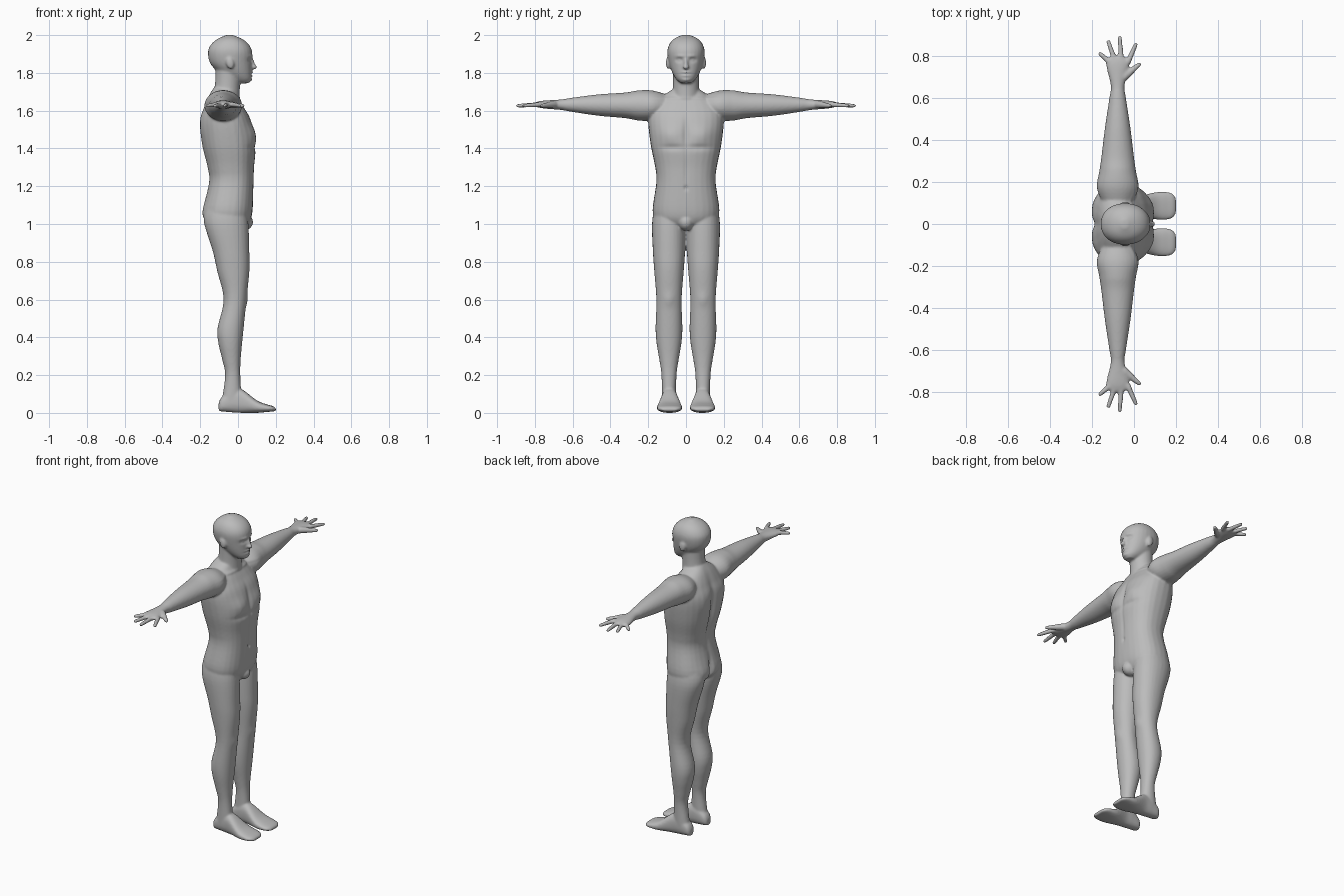
import bpy, bmesh, math
from mathutils import Vector, Matrix

bm = bmesh.new()


def catmull(p, q, r, s, t):
    return [0.5 * (2 * b + (c - a) * t + (2 * a - 5 * b + 4 * c - d) * t * t
                   + (3 * b - a - 3 * c + d) * t ** 3) for a, b, c, d in zip(p, q, r, s)]


def loft(axis, sections, power=2.0, side=1, n=28, sub=5):
    """Closed tube along an axis; section = (position, low a, high a, low b, high b)."""
    others = [i for i in range(3) if i != axis]
    last = len(sections) - 1
    rows = []
    for i in range(last):
        quad = [sections[max(0, min(last, i + k))] for k in (-1, 0, 1, 2)]
        rows += [catmull(*quad, j / sub) for j in range(sub)]
    rows.append(list(sections[-1]))
    rings = []
    for pos, a0, a1, b0, b1 in rows:
        ring = []
        for k in range(n):
            t = 2 * math.pi * k / n
            c, s = math.cos(t), math.sin(t)
            co = [0, 0, 0]
            co[axis] = pos
            co[others[0]] = (a0 + a1) / 2 + (a1 - a0) / 2 * math.copysign(abs(c) ** (2 / power), c)
            co[others[1]] = (b0 + b1) / 2 + (b1 - b0) / 2 * math.copysign(abs(s) ** (2 / power), s)
            co[1] *= side
            ring.append(bm.verts.new(co))
        rings.append(ring)
    for lo, hi in zip(rings, rings[1:]):
        for k in range(n):
            bm.faces.new((lo[k], lo[(k + 1) % n], hi[(k + 1) % n], hi[k]))
    bm.faces.new(rings[0])
    bm.faces.new(rings[-1])


def upright(rows, power, y=0.0, side=1):
    """Vertical loft; row = (height, back, front, half width)."""
    loft(2, [(z, x0, x1, y - w, y + w) for z, x0, x1, w in rows], power, side)


def ball(center, radii, tilt=0.0):
    m = Matrix.Translation(center) @ Matrix.Rotation(tilt, 4, 'Y') @ Matrix.Diagonal((*radii, 1))
    bmesh.ops.create_uvsphere(bm, u_segments=20, v_segments=12, radius=1, matrix=m)


def finger(x0, y0, x1, y1, r0, r1, side):
    a, b = Vector((x0, side * y0, 1.633)), Vector((x1, side * y1, 1.626))
    rot = (b - a).to_track_quat('Z', 'Y').to_matrix().to_4x4()
    bmesh.ops.create_cone(bm, cap_ends=True, segments=12, radius1=r0, radius2=r1,
                          depth=(b - a).length, matrix=Matrix.Translation((a + b) / 2) @ rot)
    ball(b, (r1, r1, r1))


# Torso, from hips to the slope of the shoulders
upright([(0.98, -0.10, 0.03, 0.07), (1.01, -0.165, 0.06, 0.15), (1.07, -0.186, 0.077, 0.177),
         (1.22, -0.155, 0.083, 0.157), (1.30, -0.163, 0.086, 0.163), (1.42, -0.192, 0.094, 0.187),
         (1.55, -0.20, 0.068, 0.20), (1.62, -0.18, 0.03, 0.18), (1.68, -0.155, -0.005, 0.12),
         (1.72, -0.13, -0.015, 0.06)], 2.4)

# Neck and head
upright([(1.60, -0.16, 0.01, 0.08), (1.72, -0.125, 0.01, 0.069), (1.82, -0.12, 0.02, 0.07)], 2)
upright([(1.745, 0.0, 0.055, 0.026), (1.765, -0.05, 0.07, 0.05), (1.80, -0.10, 0.072, 0.072),
         (1.85, -0.147, 0.073, 0.09), (1.91, -0.159, 0.075, 0.099), (1.95, -0.143, 0.058, 0.089),
         (1.98, -0.108, 0.022, 0.064), (2.001, -0.06, -0.03, 0.02)], 2.15)
ball((0.083, 0, 1.831), (0.019, 0.016, 0.013))           # nose tip
ball((0.076, 0, 1.850), (0.013, 0.011, 0.034), -0.2)     # nose bridge
ball((0.03, 0, 1.01), (0.05, 0.042, 0.045))              # groin

for s in (1, -1):
    ball((-0.042, s * 0.094, 1.853), (0.021, 0.013, 0.033), -0.2)   # ear
    # Arm and palm: distance out, half depth, half height
    arm = [(0.08, 0.06, 0.05), (0.17, 0.099, 0.079), (0.25, 0.088, 0.08), (0.32, 0.078, 0.068),
           (0.46, 0.061, 0.057), (0.60, 0.04, 0.038), (0.66, 0.033, 0.028), (0.75, 0.054, 0.021),
           (0.785, 0.053, 0.015), (0.80, 0.03, 0.009)]
    loft(1, [(y, -0.078 - d, -0.078 + d, 1.625 + 0.01 * y - h, 1.625 + 0.01 * y + h)
             for y, d, h in arm], side=s)
    # Four fingers and a thumb
    for x0, x1, tip in ((-0.03, 0.008, 0.857), (-0.06, -0.068, 0.89),
                        (-0.088, -0.122, 0.87), (-0.112, -0.162, 0.813)):
        finger(x0, 0.77, x1, tip, 0.0145, 0.0105, s)
    finger(-0.05, 0.70, 0.025, 0.762, 0.021, 0.011, s)
    # Leg
    upright([(0.07, -0.085, 0.02, 0.037), (0.20, -0.068, 0.012, 0.04), (0.28, -0.083, 0.014, 0.051),
             (0.37, -0.104, 0.022, 0.066), (0.45, -0.108, 0.03, 0.071), (0.60, -0.076, 0.045, 0.067),
             (0.75, -0.11, 0.06, 0.078), (0.85, -0.132, 0.06, 0.085), (1.00, -0.175, 0.055, 0.09),
             (1.10, -0.16, 0.04, 0.075)], 2.15, 0.09, s)
    # Foot, from heel to toes: position, half width, height of the top
    foot = [(-0.102, 0.02, 0.055), (-0.085, 0.034, 0.085), (-0.03, 0.04, 0.128), (0.02, 0.044, 0.125),
            (0.10, 0.064, 0.066), (0.15, 0.067, 0.046), (0.185, 0.058, 0.036), (0.201, 0.035, 0.025)]
    loft(0, [(x, 0.087 - w, 0.087 + w, 0.09 * max(0, abs(x - 0.05) - 0.05) ** 1.0, top)
             for x, w, top in foot], 2.5, s)

bmesh.ops.recalc_face_normals(bm, faces=bm.faces)
mesh = bpy.data.meshes.new("body")
bm.to_mesh(mesh)
bm.free()
body = bpy.data.objects.new("body", mesh)
bpy.context.collection.objects.link(body)

# Fuse the parts into one skin
fuse = body.modifiers.new("fuse", 'REMESH')
fuse.mode = 'VOXEL'
fuse.voxel_size = 0.006
soften = body.modifiers.new("soften", 'SMOOTH')
soften.factor = 0.5
soften.iterations = 7
skin = bpy.data.meshes.new_from_object(body.evaluated_get(bpy.context.evaluated_depsgraph_get()))
body.modifiers.clear()
body.data = skin

# Muscle and face relief, mirrored: side offset, height, two radii, push outwards
front = [
    (0.036, 1.868, 0.019, 0.011, -0.011),   # eye socket
    (0.036, 1.867, 0.010, 0.006, 0.006),    # eyeball
    (0.030, 1.889, 0.025, 0.008, 0.005),    # brow
    (0.0, 1.803, 0.022, 0.006, 0.008),      # upper lip
    (0.0, 1.786, 0.020, 0.006, 0.007),      # lower lip
    (0.0, 1.7945, 0.024, 0.004, -0.006),    # mouth line
    (0.0, 1.762, 0.020, 0.010, 0.006),      # chin
    (0.09, 1.475, 0.06, 0.05, 0.014),       # chest muscle
    (0.0, 1.48, 0.016, 0.09, -0.010),       # breastbone
    (0.07, 1.405, 0.07, 0.016, -0.007),     # chest lower edge
    (0.0, 1.28, 0.012, 0.10, -0.005),       # belly line
    (0.0, 1.19, 0.010, 0.012, -0.007),      # navel
    (0.09, 1.665, 0.07, 0.009, 0.006),      # collarbone
    (0.09, 0.60, 0.03, 0.035, 0.006),       # knee
]
back = [
    (0.0, 1.42, 0.022, 0.17, -0.022),       # spine
    (0.10, 1.52, 0.05, 0.07, 0.008),        # shoulder blade
    (0.0, 1.05, 0.014, 0.07, -0.035),       # seat cleft
    (0.085, 1.05, 0.05, 0.06, 0.008),       # seat
]
facing = [v.normal.x for v in skin.vertices]
for v, nx in zip(skin.vertices, facing):
    y, z = abs(v.co.y), v.co.z
    push = 0.0
    for cy, cz, ry, rz, amount in (front if nx > 0 else back):
        if abs(z - cz) < 2.5 * rz:
            push += amount * math.exp(-((y - cy) / ry) ** 2 - ((z - cz) / rz) ** 2)
    v.co.x += push * nx

# One plain grey for the whole figure
grey = bpy.data.materials.new("plain grey")
grey.diffuse_color = (0.5, 0.5, 0.5, 1)
skin.materials.clear()
skin.materials.append(grey)
skin.polygons.foreach_set("material_index", [0] * len(skin.polygons))
skin.polygons.foreach_set("use_smooth", [True] * len(skin.polygons))
skin.update()
